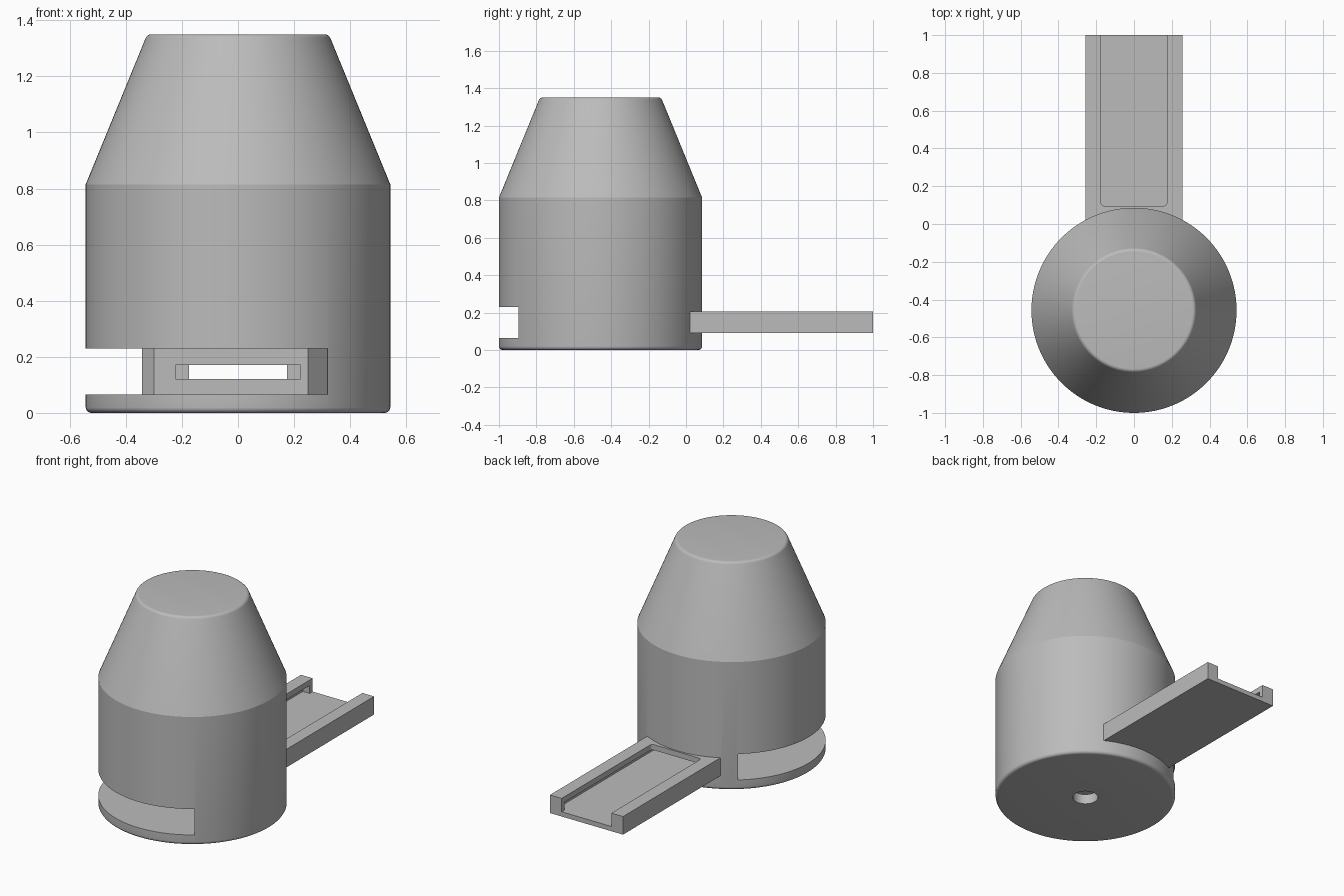
import bpy, bmesh, math

cube = bpy.data.objects.get("Cube")
if cube:
    bpy.data.objects.remove(cube, do_unlink=True)

CY = -0.457   # y of the body axis
R = 0.543     # body radius

gray = bpy.data.materials.new("plain_gray")
gray.use_nodes = True
color = (0.5, 0.5, 0.5, 1)
gray.diffuse_color = color
gray.node_tree.nodes["Principled BSDF"].inputs["Base Color"].default_value = color


def finish(name, bm):
    bmesh.ops.recalc_face_normals(bm, faces=bm.faces)
    mesh = bpy.data.meshes.new(name)
    bm.to_mesh(mesh)
    bm.free()
    mesh.materials.append(gray)
    obj = bpy.data.objects.new(name, mesh)
    bpy.context.collection.objects.link(obj)
    return obj


def prism(name, outline, z0, z1):
    """Vertical extrusion of an xy outline."""
    bm = bmesh.new()
    face = bm.faces.new([bm.verts.new((x, y, z0)) for x, y in outline])
    ext = bmesh.ops.extrude_face_region(bm, geom=[face])
    tops = [g for g in ext["geom"] if isinstance(g, bmesh.types.BMVert)]
    bmesh.ops.translate(bm, verts=tops, vec=(0, 0, z1 - z0))
    return finish(name, bm)


def box(name, x, y0, y1, z0, z1):
    return prism(name, [(-x, y0), (x, y0), (x, y1), (-x, y1)], z0, z1)


def lathe(name, profile, steps):
    """Revolve an r,z profile around the body axis."""
    bm = bmesh.new()
    verts = [bm.verts.new((r, CY, z)) for r, z in profile]
    edges = [bm.edges.new(pair) for pair in zip(verts, verts[1:])]
    bmesh.ops.spin(bm, geom=verts + edges, cent=(0, CY, 0), axis=(0, 0, 1),
                   angle=math.tau, steps=steps, use_merge=False)
    bmesh.ops.remove_doubles(bm, verts=bm.verts, dist=0.0001)
    return finish(name, bm)


def arc(cx, cz, r, a0, a1, n=6):
    return [(cx + r * math.cos(math.radians(a0 + (a1 - a0) * i / n)),
             cz + r * math.sin(math.radians(a0 + (a1 - a0) * i / n)))
            for i in range(n + 1)]


def combine(target, other, operation):
    mod = target.modifiers.new(operation, "BOOLEAN")
    mod.object, mod.operation, mod.solver = other, operation, "EXACT"
    bpy.context.view_layer.objects.active = target
    bpy.ops.object.modifier_apply(modifier=mod.name)
    bpy.data.objects.remove(other, do_unlink=True)


# Body: cylinder with a tapered top and rounded rims
profile = ([(0, 0)] + arc(R - 0.02, 0.02, 0.02, -90, 0) + [(R, 0.815)]
           + arc(0.309, 1.328, 0.022, 22, 90) + [(0, 1.35)])
body = lathe("dispenser_body", profile, 128)

# Tray joined to the back
combine(body, box("tray", 0.257, -0.03, 1.0, 0.09, 0.205), "UNION")

# Open chamber through the front and right flank
chamber = [(0.25, -0.087), (0.346, -1.2), (-1, -1.2), (-1, 0.16), (-0.5, 0.16), (-0.30, -0.087)]
combine(body, prism("chamber_cut", chamber, 0.065, 0.23), "DIFFERENCE")

# Exit channel with undercut rails, stopped short of the tray end
combine(body, box("channel_cut", 0.223, -0.2, 0.97, 0.12, 0.17), "DIFFERENCE")

# Open top of the tray, rounded where it meets the body
slot = [(0.175, 1.1), (-0.175, 1.1)] + arc(-0.155, 0.115, 0.02, 180, 270) + arc(0.155, 0.115, 0.02, 270, 360)
combine(body, prism("tray_slot_cut", slot, 0.12, 0.3), "DIFFERENCE")

# Axle hole in the base
hole = [(0, -0.1), (0.076, -0.1), (0.076, 0.1), (0, 0.1)]
combine(body, lathe("axle_hole_cut", hole, 48), "DIFFERENCE")

bpy.ops.object.select_all(action="DESELECT")
body.select_set(True)
bpy.context.view_layer.objects.active = body
bpy.ops.object.shade_smooth_by_angle(angle=math.radians(20))
